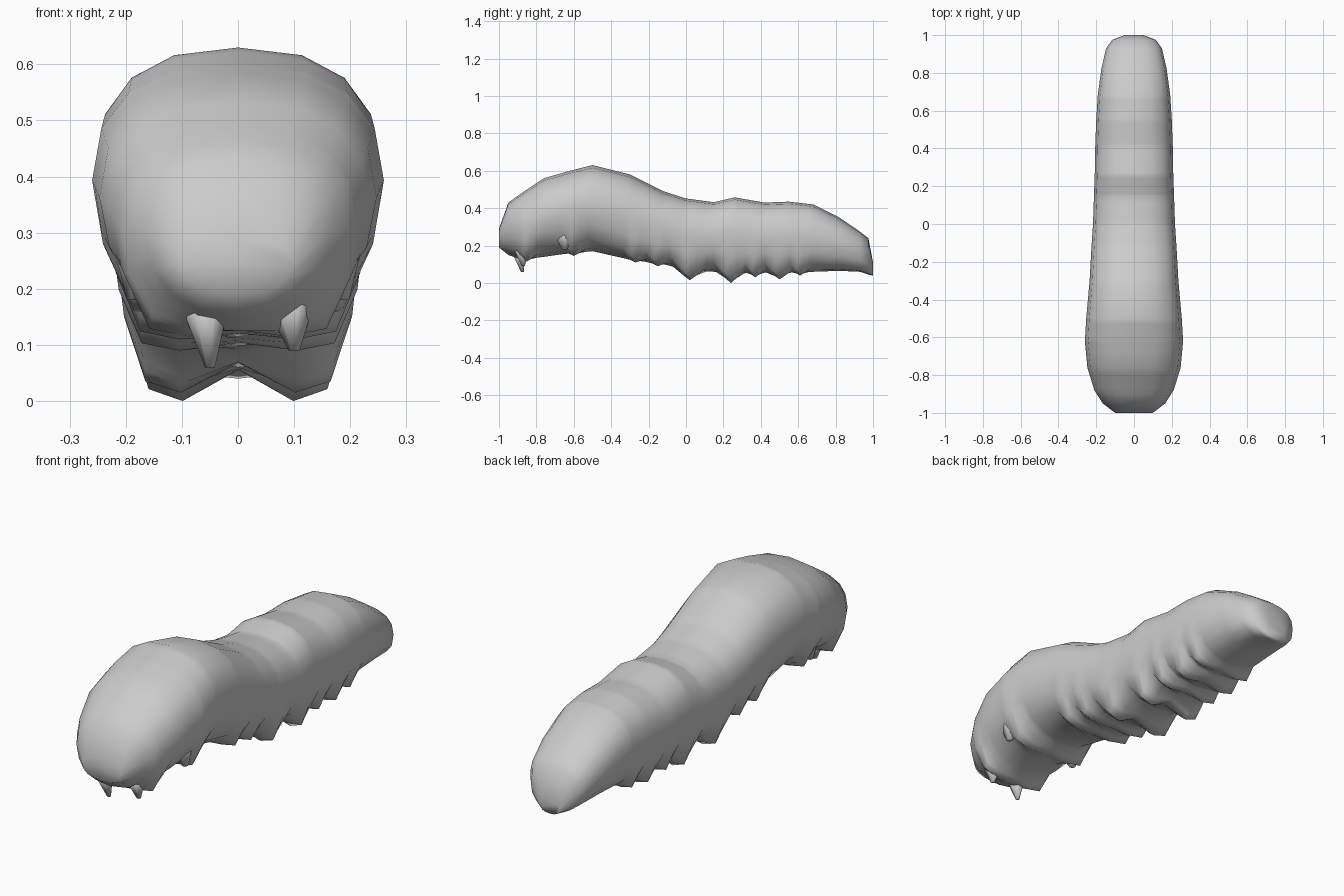
import bpy, math
from mathutils import Vector

cube = bpy.data.objects.get("Cube")
if cube:
    bpy.data.objects.remove(cube, do_unlink=True)

grey = bpy.data.materials.new("soft_grey")
grey.use_nodes = True
grey.diffuse_color = (0.6, 0.6, 0.6, 1)
grey.node_tree.nodes["Principled BSDF"].inputs["Base Color"].default_value = (0.6, 0.6, 0.6, 1)


def make_object(name, verts, faces):
    mesh = bpy.data.meshes.new(name)
    mesh.from_pydata(verts, [], faces)
    mesh.materials.append(grey)
    mesh.update()
    mesh.shade_smooth()
    obj = bpy.data.objects.new(name, mesh)
    bpy.context.collection.objects.link(obj)
    return obj


# Plump body: stations of y, top, bottom and half width
stations = [
    (-1.0, .29, .19, .10), (-.95, .43, .15, .165), (-.88, .48, .125, .21),
    (-.76, .56, .14, .247), (-.62, .60, .16, .26), (-.5, .63, .17, .253),
    (-.3, .58, .125, .235), (-.12, .49, .10, .225), (0, .452, .07, .217),
    (.15, .432, .06, .212), (.26, .458, .055, .208), (.42, .43, .055, .205),
    (.55, .435, .055, .20), (.68, .42, .06, .192), (.82, .35, .065, .173),
    (.93, .275, .06, .148), (.975, .24, .045, .115), (1.0, .11, .04, .05),
]
# Leg mounds drawn down out of the flanks: y, lowest z, half length
legs = [(-.85, .115, .05), (-.6, .145, .07), (-.27, .11, .06), (-.15, .09, .06),
        (.02, .015, .09), (.24, .0, .08), (.37, .03, .05), (.5, .02, .07), (.61, .04, .05)]
# How strongly each rib below the waist follows a leg, from belly to flank
follow = {-3: 1, -2: .8, -1: .15}
SIDES = 16


def station_at(y):
    for a, b in zip(stations, stations[1:]):
        if y <= b[0]:
            t = (y - a[0]) / (b[0] - a[0])
            return [p + (q - p) * t for p, q in zip(a, b)]


def body_point(station, k):
    y, top, bottom, width = station
    c, s = math.cos(math.tau * k / SIDES), math.sin(math.tau * k / SIDES)
    # The belly is squarer than the head's underside
    belly = .95 - .17 * min(1, max(0, (y + .6) / .5))
    power = .83 if s > 0 else belly
    c, s = (math.copysign(abs(v) ** power, v) for v in (c, s))
    middle = bottom + (top - bottom) * .53
    z = middle + s * (top - middle if s > 0 else middle - bottom)
    # Mirror the rib number so both sides share the same legs
    rib = k - SIDES if k > 12 else SIDES // 2 - k
    for leg_y, leg_z, half in legs:
        tent = max(0, 1 - abs(y - leg_y) / half)
        z += (leg_z - z) * tent * follow.get(rib, 0)
    return (c * width, y, z)


cuts = {s[0] for s in stations}
for y, z, half in legs:
    cuts |= {round(y + half * f, 3) for f in (-1, -.4, 0, .4, 1)}
cuts = sorted(cuts)
verts = [body_point(station_at(y), k) for y in cuts for k in range(SIDES)]
faces = []
for i in range(len(cuts) - 1):
    for k in range(SIDES):
        a, b = i * SIDES + k, i * SIDES + (k + 1) % SIDES
        faces.append((a, b, b + SIDES, a + SIDES))
last = (len(cuts) - 1) * SIDES
faces.append(tuple(reversed(range(SIDES))))
faces.append(tuple(range(last, last + SIDES)))
make_object("body", verts, faces)


# Small stub: an oval base narrowing to a tip
def stub(name, base, tip, half_x, half_y):
    base, tip = Vector(base), Vector(tip)
    ring = [Vector((half_x * math.cos(math.tau * k / 6), half_y * math.sin(math.tau * k / 6), 0))
            for k in range(6)]
    points = [tip + p * .2 for p in ring] + [base + p for p in ring]
    sides = [(k, (k + 1) % 6, (k + 1) % 6 + 6, k + 6) for k in range(6)]
    make_object(name, points, sides + [(5, 4, 3, 2, 1, 0), (6, 7, 8, 9, 10, 11)])


# Nubs on the cheeks
for side, x in (("left", 1), ("right", -1)):
    stub(f"{side}_side_nub", (x * .16, -.65, .29), (x * .185, -.65, .18), .065, .08)
# Uneven mouth hooks
stub("left_mouth_hook", (.09, -.88, .19), (.10, -.87, .09), .05, .05)
stub("right_mouth_hook", (-.06, -.90, .18), (-.05, -.875, .06), .045, .045)
